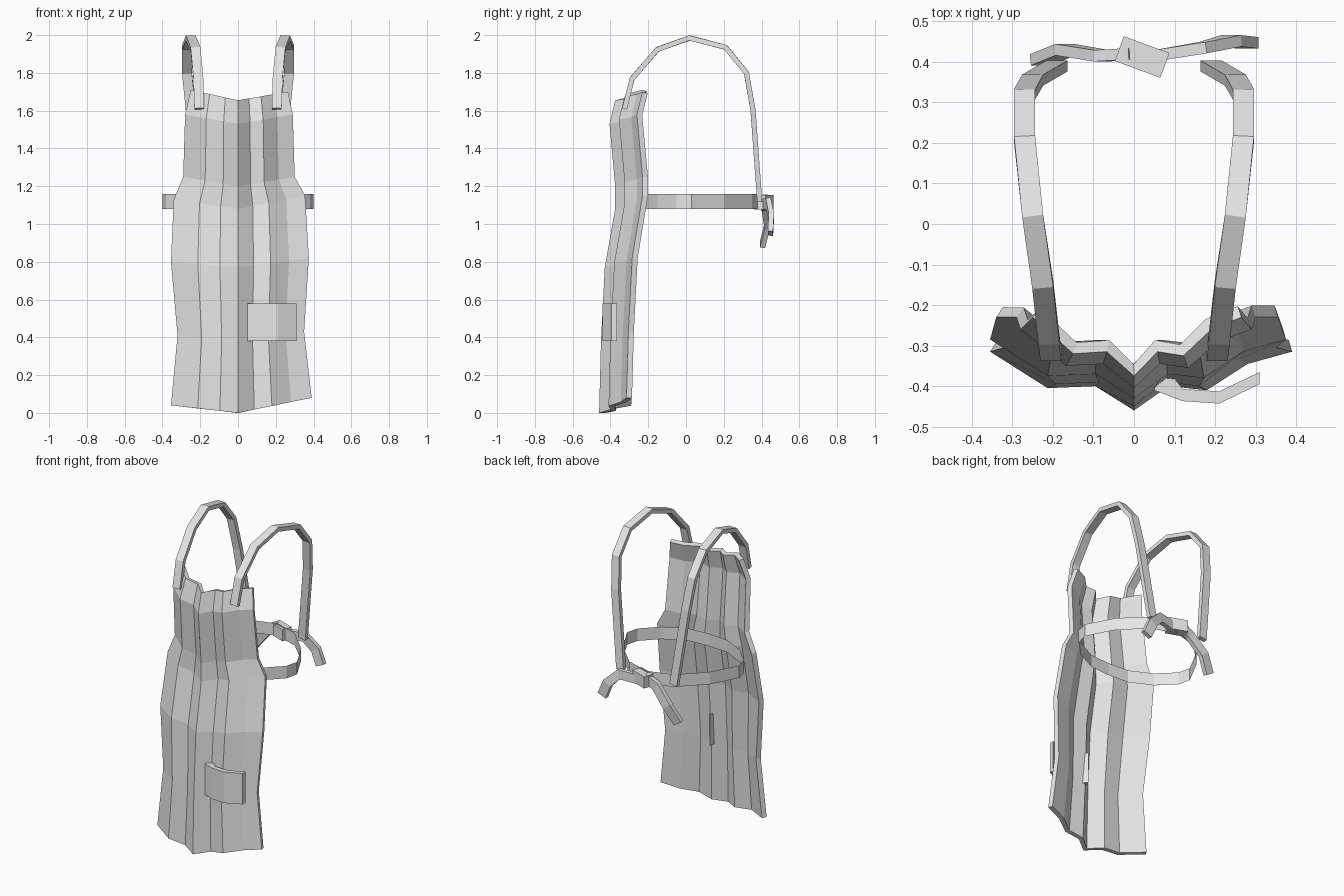
import bpy, bmesh
from mathutils import Vector, Matrix

if "Cube" in bpy.data.objects:
    bpy.data.objects.remove(bpy.data.objects["Cube"], do_unlink=True)

cloth = bpy.data.materials.new("light_grey_cloth")
cloth.use_nodes = True
cloth.diffuse_color = (0.8, 0.8, 0.8, 1)
cloth.node_tree.nodes["Principled BSDF"].inputs["Base Color"].default_value = (0.8, 0.8, 0.8, 1)


def make(name, bm, recalc=True):
    if recalc:
        bmesh.ops.recalc_face_normals(bm, faces=bm.faces)
    mesh = bpy.data.meshes.new(name)
    bm.to_mesh(mesh)
    bm.free()
    mesh.materials.append(cloth)
    obj = bpy.data.objects.new(name, mesh)
    bpy.context.collection.objects.link(obj)
    return obj


def skin(bm, rows, closed=False):
    """Join rows of points with quads."""
    grid = [[bm.verts.new(p) for p in row] for row in rows]
    for a, b in zip(grid, grid[1:]):
        n = len(a)
        for i in range(n if closed else n - 1):
            j = (i + 1) % n
            bm.faces.new((a[i], a[j], b[j], b[i]))
    return grid


def strap(name, path, ref, depth, width):
    """Sweep a rectangle along a path; depth lies along ref."""
    pts = [Vector(p) for p in path]
    rows = []
    for i, p in enumerate(pts):
        t = (pts[min(i + 1, len(pts) - 1)] - pts[max(i - 1, 0)]).normalized()
        r = Vector(ref)
        r = (r - t * r.dot(t)).normalized() * depth / 2
        s = t.cross(r).normalized() * width / 2
        rows.append([p + r + s, p - r + s, p - r - s, p + r - s])
    bm = bmesh.new()
    grid = skin(bm, rows, closed=True)
    bm.faces.new(grid[0])
    bm.faces.new(grid[-1])
    return make(name, bm)


# Apron panel: folded cross-section carried up through rows
# fold: fraction of half width, distance behind the centre crease
folds = [(-1, .145), (-.6, .055), (-.27, .06), (0, 0),
         (.22, .06), (.46, .05), (.72, .115), (1, .145)]
# row: left x, right x, left z, centre z, right z, centre y
body = [(-.355, .39, .04, 0, .08, -.46), (-.32, .35, .41, .38, .43, -.45),
        (-.355, .375, .8, .77, .82, -.43), (-.34, .355, 1.13, 1.08, 1.15, -.375),
        (-.29, .30, 1.25, 1.2, 1.25, -.375), (-.28, .29, 1.58, 1.53, 1.58, -.405),
        (-.25, .265, 1.71, 1.655, 1.70, -.375)]
rows = []
for xl, xr, zl, zc, zr, yc in body:
    row = []
    for f, back in folds:
        half, z = (xr, zr) if f > 0 else (-xl, zl)
        row.append((f * half, yc + back, zc + (z - zc) * abs(f)))
    rows.append(row)
bm = bmesh.new()
skin(bm, rows)
panel = make("apron_panel", bm, recalc=False)
solid = panel.modifiers.new("thickness", 'SOLIDIFY')
solid.thickness = 0.03
solid.offset = -1

# Curved patch pocket, its inner end tucked through the panel
outline = [(.05, -.41), (.12, -.437), (.21, -.443), (.31, -.395),
           (.31, -.365), (.21, -.413), (.12, -.407), (.065, -.335)]
bm = bmesh.new()
grid = skin(bm, [[(x, y, z) for x, y in outline] for z in (.38, .58)], closed=True)
for i in range(3):
    for ring in grid:
        bm.faces.new((ring[i], ring[i + 1], ring[6 - i], ring[7 - i]))
make("pocket", bm)

# Shoulder straps
shoulder = [(.205, -.325, 1.61), (.21, -.285, 1.77), (.225, -.15, 1.925),
            (.25, .02, 1.985), (.27, .21, 1.935), (.27, .32, 1.8),
            (.25, .355, 1.6), (.19, .39, 1.12)]
for side, label in ((1, "left"), (-1, "right")):
    strap("shoulder_strap_" + label, [(x * side, y, z) for x, y, z in shoulder],
          (1, 0, 0), .052, .027)

# Waist belt: a thin open band
half = [(0, -.23), (.14, -.22), (.28, -.15), (.38, -.05), (.4, .03),
        (.31, .2), (.16, .35), (0, .4)]
loop = half + [(-x, y) for x, y in half[-2:0:-1]]
bm = bmesh.new()
skin(bm, [[(x, y, z) for x, y in loop] for z in (1.08, 1.16)], closed=True)
make("waist_belt", bm)

# Bow knot and hanging tails
bm = bmesh.new()
bmesh.ops.create_cube(bm, size=1, matrix=Matrix.Translation((.02, .412, 1.115))
                      @ Matrix.Rotation(-.35, 4, 'Z')
                      @ Matrix.Diagonal((.12, .065, .075, 1)))
make("bow_knot", bm)
strap("bow_tail_left", [(.02, .41, 1.1), (.17, .435, 1.11), (.24, .452, 1.04),
                        (.28, .447, .95)], (0, 1, 0), .028, .06)
strap("bow_tail_right", [(0, .42, 1.13), (-.08, .415, 1.09), (-.17, .43, .99),
                         (-.23, .405, .89)], (0, 1, 0), .028, .06)
